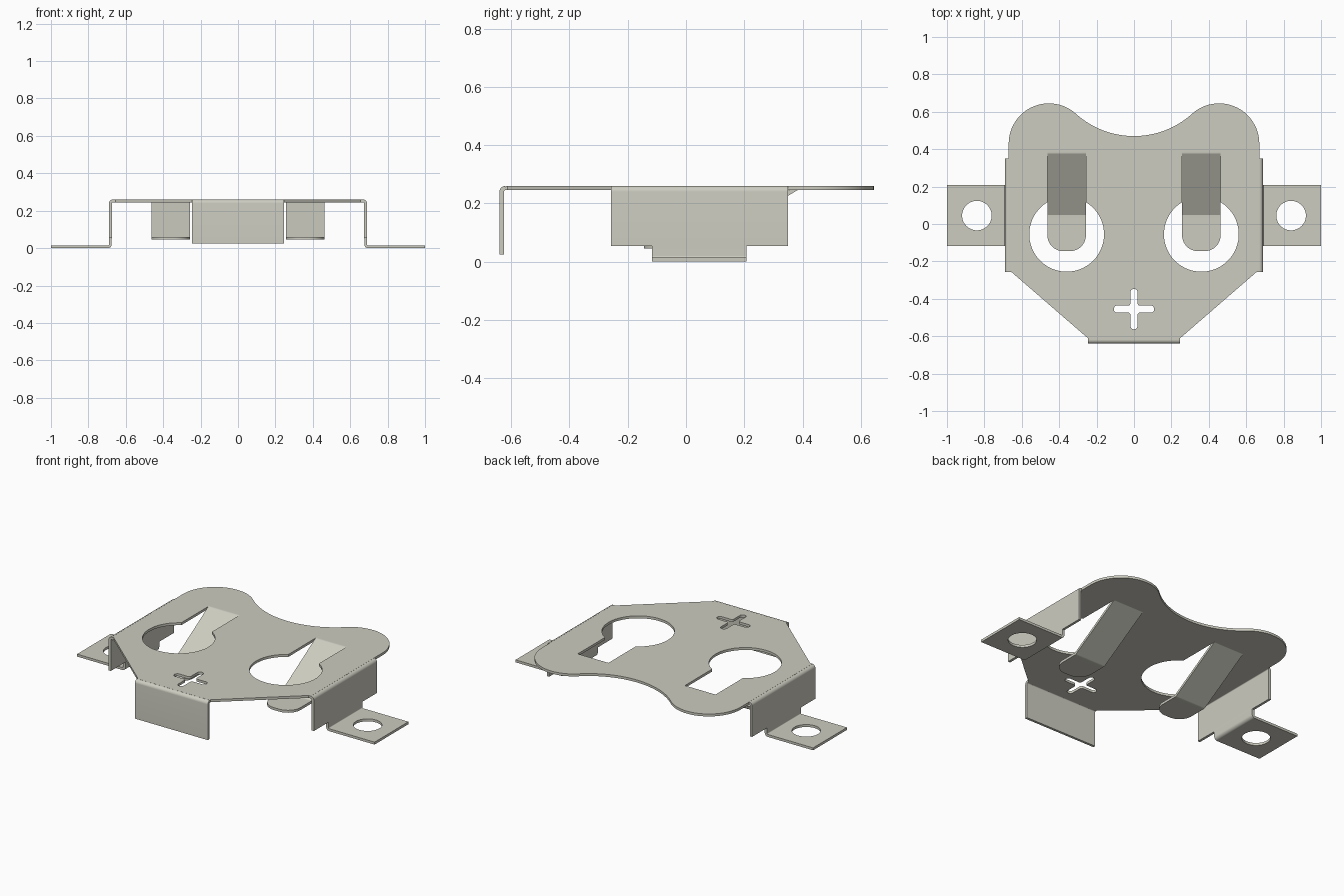
import bpy, bmesh
from math import sin, cos, tan, radians, degrees, acos
from mathutils import Vector

cube = bpy.data.objects.get("Cube")
if cube:
    bpy.data.objects.remove(cube, do_unlink=True)

T = 0.015            # sheet thickness
TOP = 0.26           # height of the upper surface
MID = TOP - T / 2

steel = bpy.data.materials.new("dull_nickel")
steel.use_nodes = True
colour = (0.61, 0.605, 0.53, 1)
steel.diffuse_color = colour
steel.node_tree.nodes["Principled BSDF"].inputs["Base Color"].default_value = colour


def arc(cx, cy, r, a0, a1, n=24):
    angles = [radians(a0 + (a1 - a0) * i / n) for i in range(n + 1)]
    return [(cx + r * cos(a), cy + r * sin(a)) for a in angles]


def fillet(points, radii, closed=False, n=6):
    """Round the corners of a 2D path."""
    pts = [Vector(p) for p in points]
    if not isinstance(radii, list):
        radii = [radii] * len(pts)
    out = []
    for i, p in enumerate(pts):
        if not closed and i in (0, len(pts) - 1):
            out.append(p)
            continue
        r = radii[i]
        a = (pts[i - 1] - p).normalized()
        b = (pts[(i + 1) % len(pts)] - p).normalized()
        half = a.angle(b) / 2
        reach = r / tan(half)
        centre = p + (a + b).normalized() * r / sin(half)
        start, end = p + a * reach - centre, p + b * reach - centre
        out += [centre + start.lerp(end, k / n).normalized() * r for k in range(n + 1)]
    return out


def sheet(name, loops, lo, hi, place=lambda u, v, w: (u, v, w)):
    """Fill 2D loops (outline first, then holes) and extrude from lo to hi."""
    curve = bpy.data.curves.new(name, 'CURVE')
    curve.dimensions = '2D'
    curve.fill_mode = 'BOTH'
    curve.extrude = (hi - lo) / 2
    for loop in loops:
        spline = curve.splines.new('POLY')
        spline.points.add(len(loop) - 1)
        for point, (u, v) in zip(spline.points, loop):
            point.co = (u, v, 0, 1)
        spline.use_cyclic_u = True
    temp = bpy.data.objects.new(name + "_outline", curve)
    mesh = bpy.data.meshes.new_from_object(temp)
    bpy.data.objects.remove(temp)
    bpy.data.curves.remove(curve)
    bm = bmesh.new()
    bm.from_mesh(mesh)
    bmesh.ops.remove_doubles(bm, verts=bm.verts, dist=0.00005)
    for v in bm.verts:
        v.co = place(v.co.x, v.co.y, v.co.z + (lo + hi) / 2)
    bmesh.ops.recalc_face_normals(bm, faces=bm.faces)
    bm.to_mesh(mesh)
    bm.free()
    mesh.materials.clear()
    mesh.materials.append(steel)
    mesh.name = name
    obj = bpy.data.objects.new(name, mesh)
    bpy.context.collection.objects.link(obj)
    bpy.ops.object.select_all(action='DESELECT')
    obj.select_set(True)
    bpy.context.view_layer.objects.active = obj
    bpy.ops.object.shade_smooth_by_angle(angle=radians(30))


def bent(name, path, lo, hi, place):
    """Bent strip: thicken a 2D centre line and extrude it sideways."""
    left, right = [], []
    for i, p in enumerate(path):
        d = path[min(i + 1, len(path) - 1)] - path[max(i - 1, 0)]
        normal = Vector((-d.y, d.x)).normalized() * T / 2
        left.append(p + normal)
        right.append(p - normal)
    sheet(name, [left + right[::-1]], lo, hi, place)


# Top plate outline, right half then mirrored
LOBE_X, LOBE_Y, LOBE_R = 0.455, 0.43, 0.215
DIP_Y, DIP_R = 0.934, 0.464
half = [(0.245, -0.62), (0.245, -0.612), (0.655, -0.257), (0.67, -0.257)]
half += arc(LOBE_X, LOBE_Y, LOBE_R, 0, 132)
half += arc(0, DIP_Y, DIP_R, 312, 270, 16)[1:]
outline = half + [(-x, y) for x, y in half[-2::-1]]

# Keyhole openings above the spring tongues
HOLE_X, HOLE_Y, HOLE_R = 0.36, -0.055, 0.2
SLOT, SLOT_END = 0.103, 0.39
edge = degrees(acos(SLOT / HOLE_R))
keyhole = arc(HOLE_X, HOLE_Y, HOLE_R, 180 - edge, 360 + edge, 48)
keyhole += [(HOLE_X + SLOT, SLOT_END), (HOLE_X - SLOT, SLOT_END)]

# Plus-shaped opening with rounded arms
arm, w = 0.108, 0.019
quarter = [(arm, -w), (arm, w), (w, w)]
plus = []
for c, s in ((1, 0), (0, 1), (-1, 0), (0, -1)):
    plus += [(x * c - y * s, x * s + y * c) for x, y in quarter]
plus = [(p.x, p.y - 0.455)
        for p in fillet(plus, [0.0185, 0.0185, 0.012] * 4, True)]

sheet("top_plate",
      [outline, keyhole, [(-x, y) for x, y in keyhole], plus], TOP - T, TOP)

# Front flange folded down
bent("front_flange",
     fillet([(-0.62, MID), (-0.6325, MID), (-0.6325, 0.025)], 0.0125),
     -0.245, 0.245, lambda u, v, w: (w, u, v))

for side, label in ((1, "left"), (-1, "right")):
    def along_y(u, v, w):
        return (side * u, w, v)

    def flat(u, v, w):
        return (side * u, v, w)

    def along_x(u, v, w):
        return (side * w, u, v)

    # Side wall, its narrower leg and the mounting foot
    bent(label + "_side_wall",
         fillet([(0.67, MID), (0.6825, MID), (0.6825, 0.053)], 0.0125),
         -0.257, 0.35, along_y)
    bent(label + "_leg",
         fillet([(0.6825, 0.053), (0.6825, T / 2), (0.7, T / 2)], 0.0125),
         -0.117, 0.208, along_y)
    foot = [(0.7, -0.117), (1, -0.117), (1, 0.208), (0.7, 0.208)]
    sheet(label + "_foot", [foot, arc(0.84, 0.045, 0.079, 0, 352.5, 47)], 0, T, flat)

    # Sloping spring tongue with a flat rounded tip
    lo, hi = HOLE_X - SLOT, HOLE_X + SLOT
    bent(label + "_tongue",
         fillet([(SLOT_END, MID), (0.38, MID), (0.05, 0.0525), (0.02, 0.0525)], 0.012),
         lo, hi, along_x)
    tip = fillet([(lo, 0.02), (lo, -0.145), (hi, -0.145), (hi, 0.02)], 0.085, n=12)
    sheet(label + "_tongue_tip", [tip], 0.045, 0.06, flat)
